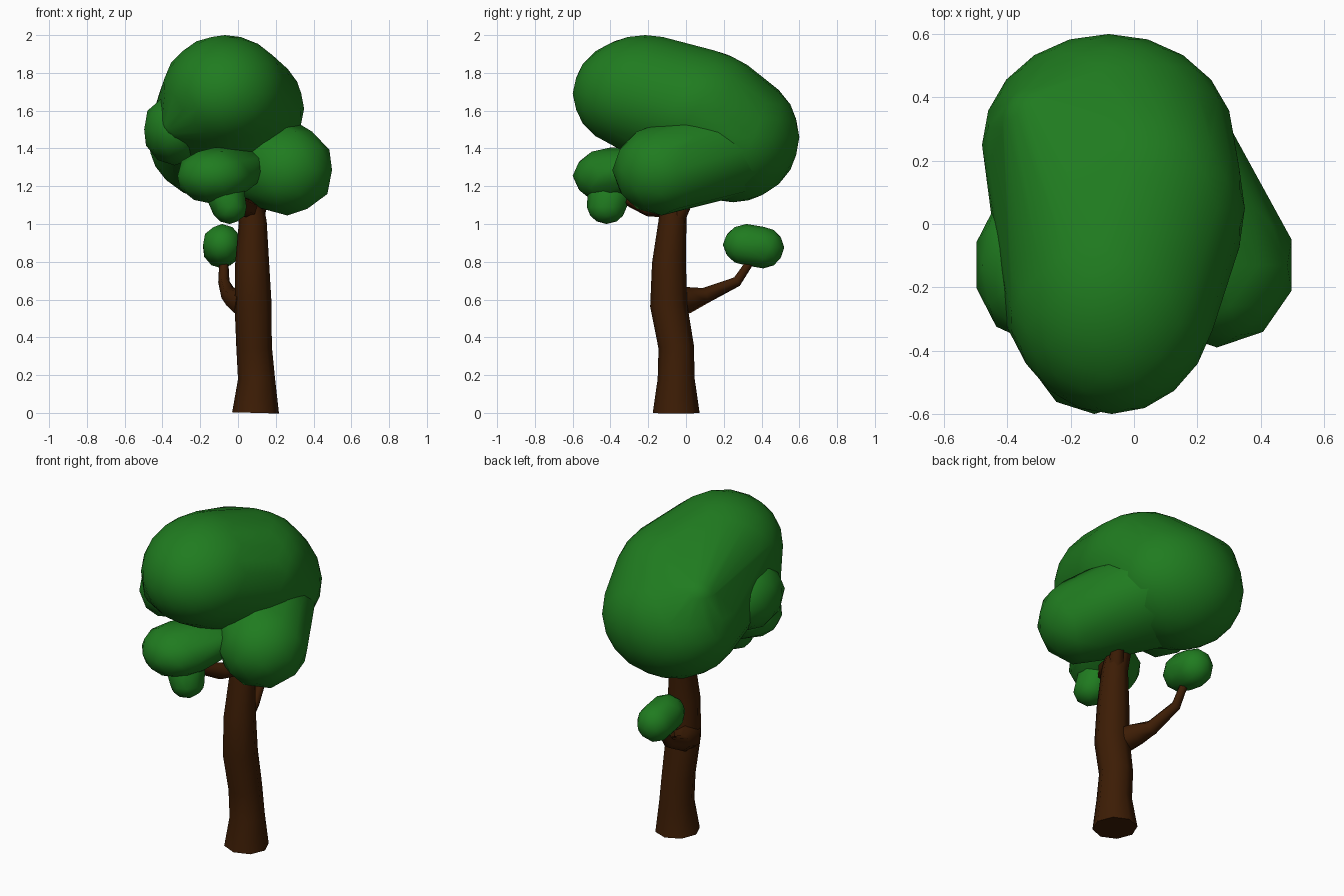
import bpy, bmesh, math
from mathutils import Vector

if "Cube" in bpy.data.objects:
    bpy.data.objects.remove(bpy.data.objects["Cube"])


def material(name, rgb):
    m = bpy.data.materials.new(name)
    m.diffuse_color = (*rgb, 1)
    m.use_nodes = True
    m.node_tree.nodes["Principled BSDF"].inputs["Base Color"].default_value = m.diffuse_color
    return m


LEAF = material("leaf green", (0.014, 0.2, 0.014))
BARK = material("bark brown", (0.046, 0.012, 0.0015))


def finish(name, bm, mat):
    bmesh.ops.recalc_face_normals(bm, faces=bm.faces[:])
    me = bpy.data.meshes.new(name)
    bm.to_mesh(me)
    bm.free()
    me.materials.append(mat)
    ob = bpy.data.objects.new(name, me)
    bpy.context.collection.objects.link(ob)
    return ob


def foliage(name, lobes, detail=2):
    """Smooth hull around ellipsoid lobes given as (centre, radii)."""
    ball = bmesh.new()
    bmesh.ops.create_icosphere(ball, subdivisions=detail, radius=1)
    bm = bmesh.new()
    for centre, radii in lobes:
        for v in ball.verts:
            bm.verts.new([c + r * u for c, r, u in zip(centre, radii, v.co)])
    ball.free()
    bmesh.ops.convex_hull(bm, input=bm.verts[:])
    loose = [v for v in bm.verts if not v.link_faces]
    bmesh.ops.delete(bm, geom=loose, context='VERTS')
    for f in bm.faces:
        f.smooth = True
    return finish(name, bm, LEAF)


def limb(name, path, sides=8):
    """Tapered tube along points given as (x, y, z, radius)."""
    bm = bmesh.new()
    pts = [Vector(p[:3]) for p in path]
    rings = []
    for i, p in enumerate(pts):
        a, b = pts[max(i - 1, 0)], pts[min(i + 1, len(pts) - 1)]
        rot = Vector((0, 0, 1)).rotation_difference(b - a)
        ring = []
        for k in range(sides):
            t = 2 * math.pi * k / sides
            off = Vector((math.cos(t), math.sin(t), 0)) * path[i][3]
            ring.append(bm.verts.new(p + rot @ off))
        rings.append(ring)
    for r, s in zip(rings, rings[1:]):
        for k in range(sides):
            n = (k + 1) % sides
            bm.faces.new((r[k], r[n], s[n], s[k])).smooth = True
    bm.faces.new(rings[0][::-1])
    bm.faces.new(rings[-1])
    return finish(name, bm, BARK)


# trunk and branches
limb("trunk", [(0.093, -0.052, 0, 0.124), (0.098, -0.052, 0.18, 0.098),
               (0.085, -0.052, 0.35, 0.094), (0.08, -0.092, 0.57, 0.098),
               (0.075, -0.09, 0.79, 0.09), (0.078, -0.072, 1.01, 0.074),
               (0.05, -0.06, 1.18, 0.068), (0.02, -0.02, 1.35, 0.05)])
limb("back_branch", [(0.05, -0.08, 0.57, 0.085), (-0.005, 0.02, 0.6, 0.068),
                     (-0.045, 0.1, 0.62, 0.045), (-0.075, 0.27, 0.695, 0.03),
                     (-0.075, 0.34, 0.8, 0.024), (-0.08, 0.36, 0.88, 0.02)], 6)
limb("front_branch", [(0.07, -0.07, 1.08, 0.05), (0.03, -0.2, 1.09, 0.05),
                      (-0.05, -0.32, 1.14, 0.036), (-0.1, -0.4, 1.22, 0.03)], 6)
limb("crown_branch", [(0.08, -0.06, 1.0, 0.05), (0.12, 0.0, 1.12, 0.04),
                      (0.15, 0.04, 1.25, 0.03)], 6)

# large tilted crown: high front lobe, middle, low back lobe and two corners
back_lobe = ((-0.08, 0.25, 1.46), (0.4, 0.35, 0.345))
foliage("main_crown", [((-0.07, -0.215, 1.69), (0.335, 0.385, 0.31)),
                       ((0.0, 0.05, 1.61), (0.35, 0.4, 0.32)),
                       back_lobe,
                       ((-0.29, 0.32, 1.67), (0.13, 0.13, 0.12)),
                       ((-0.28, -0.28, 1.53), (0.13, 0.13, 0.1))], 3)

# side clumps; the right one runs into the back of the crown
foliage("left_clump", [((-0.335, -0.13, 1.5), (0.17, 0.24, 0.19))])
foliage("right_clump", [((0.262, -0.13, 1.285), (0.248, 0.26, 0.24)),
                        ((0.2, 0.05, 1.38), (0.2, 0.2, 0.19)),
                        ((-0.05, 0.25, 1.4), (0.35, 0.3, 0.26))])

# front clumps
foliage("front_clump", [((-0.125, -0.4, 1.255), (0.205, 0.2, 0.15)),
                        ((0.04, -0.22, 1.3), (0.12, 0.12, 0.1))])
foliage("lower_front_clump", [((-0.045, -0.42, 1.09), (0.095, 0.105, 0.09)),
                              ((-0.07, -0.4, 1.17), (0.11, 0.12, 0.07))])

# leaves on the back branch
foliage("back_branch_clump", [((-0.085, 0.32, 0.89), (0.105, 0.125, 0.11)),
                              ((-0.085, 0.41, 0.875), (0.105, 0.11, 0.11))])
